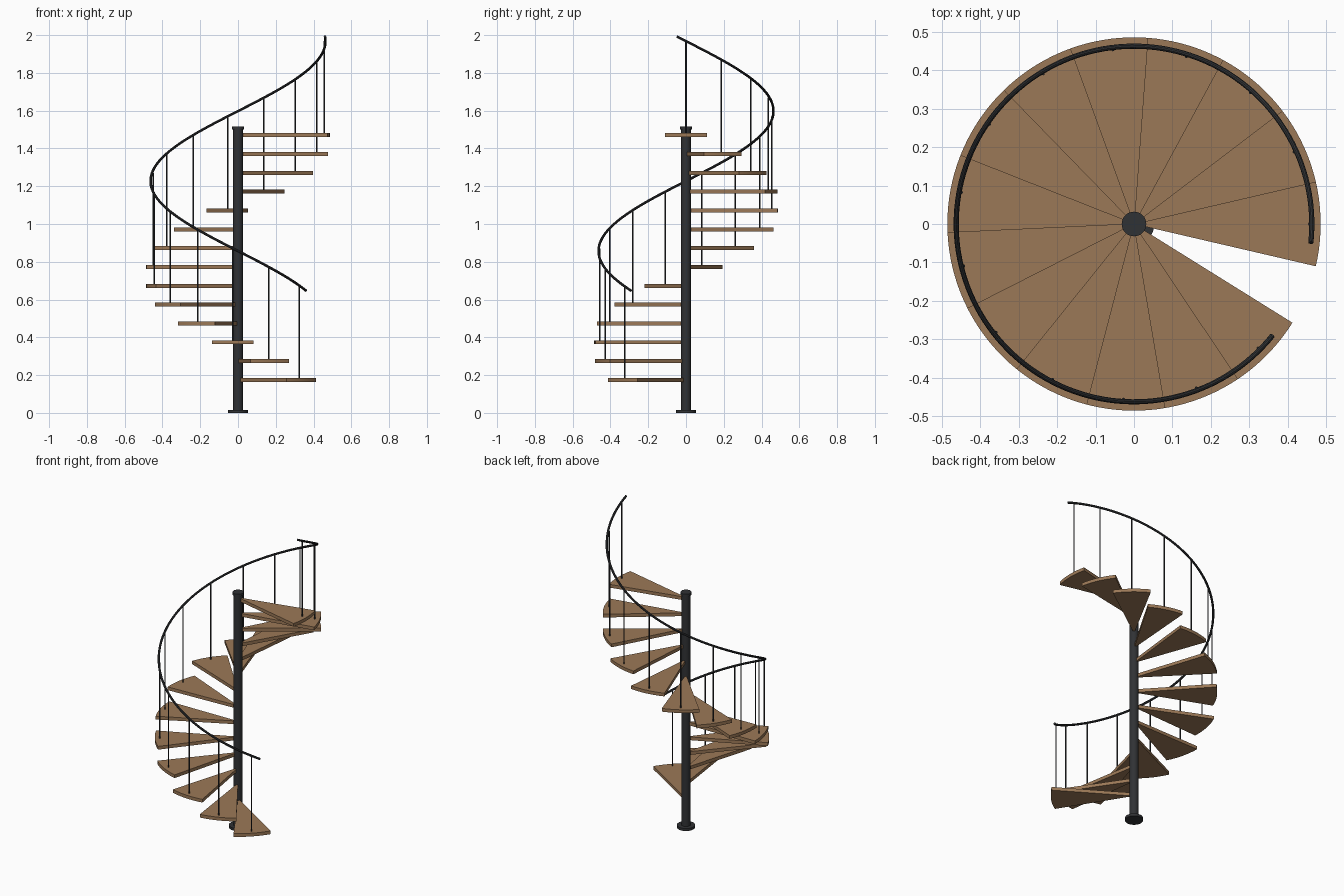
import bpy, bmesh, math
from math import cos, sin, radians

if "Cube" in bpy.data.objects:
    bpy.data.objects.remove(bpy.data.objects["Cube"])

N = 14                      # treads
STEP = 315 / (N - 1)        # degrees between treads
RISE = 0.0997
TOP0, THICK = 0.185, 0.021  # top of lowest tread, tread thickness
R_TREAD, R_RAIL, R_POST = 0.486, 0.463, 0.457
HALF = radians(13.08)       # half width of a tread


def material(name, rgb):
    m = bpy.data.materials.new(name)
    m.diffuse_color = (*rgb, 1)
    m.use_nodes = True
    m.node_tree.nodes["Principled BSDF"].inputs["Base Color"].default_value = m.diffuse_color
    return m


wood = material("brown wood", (0.33, 0.19, 0.095))
metal = material("dark metal", (0.03, 0.032, 0.035))


def smooth(ob):
    bpy.ops.object.select_all(action='DESELECT')
    ob.select_set(True)
    bpy.context.view_layer.objects.active = ob
    bpy.ops.object.shade_smooth_by_angle(angle=radians(35))


def cylinder(name, x, y, z0, z1, r, sides):
    bpy.ops.mesh.primitive_cylinder_add(vertices=sides, radius=r, depth=z1 - z0,
                                        location=(x, y, (z0 + z1) / 2))
    ob = bpy.context.object
    ob.name = name
    ob.data.materials.append(metal)
    smooth(ob)


def tread(name, angle, top):
    bm = bmesh.new()
    arc = [angle - HALF + 2 * HALF * k / 10 for k in range(11)]
    outline = [(R_TREAD * cos(a), R_TREAD * sin(a)) for a in arc]
    outline += [(0.02 * cos(a), 0.02 * sin(a)) for a in (arc[-1], arc[0])]
    face = bm.faces.new([bm.verts.new((x, y, top - THICK)) for x, y in outline])
    up = bmesh.ops.extrude_face_region(bm, geom=[face])["geom"]
    bmesh.ops.translate(bm, vec=(0, 0, THICK),
                        verts=[v for v in up if isinstance(v, bmesh.types.BMVert)])
    bmesh.ops.recalc_face_normals(bm, faces=bm.faces)
    me = bpy.data.meshes.new(name)
    bm.to_mesh(me)
    bm.free()
    me.materials.append(wood)
    ob = bpy.data.objects.new(name, me)
    bpy.context.collection.objects.link(ob)
    smooth(ob)


def angle_at(t):            # climbs clockwise from -45 degrees
    return radians(-45 - STEP * t)


def rail_z(t):
    return TOP0 + RISE * t + 0.487


# Central column with foot and cap
cylinder("column", 0, 0, 0.01, 1.505, 0.026, 32)
cylinder("base_plate", 0, 0, 0, 0.016, 0.053, 32)
cylinder("column_cap", 0, 0, 1.5, 1.516, 0.032, 32)

# Treads and their balusters
for i in range(N):
    a, top = angle_at(i), TOP0 + RISE * i
    tread(f"tread_{i + 1}", a, top)
    cylinder(f"baluster_{i + 1}", R_POST * cos(a), R_POST * sin(a),
             top - 0.005, rail_z(i), 0.004, 10)

# Helical handrail
cu = bpy.data.curves.new("handrail", 'CURVE')
cu.dimensions = '3D'
cu.bevel_depth = 0.0068
cu.bevel_resolution = 3
cu.use_fill_caps = True
sp = cu.splines.new('POLY')
COUNT = 140
sp.points.add(COUNT - 1)
for k, p in enumerate(sp.points):
    t = -0.25 + (N - 0.5) * k / (COUNT - 1)
    a = angle_at(t)
    p.co = (R_RAIL * cos(a), R_RAIL * sin(a), rail_z(t), 1)
cu.materials.append(metal)
rail = bpy.data.objects.new("handrail", cu)
bpy.context.collection.objects.link(rail)
bpy.ops.object.select_all(action='DESELECT')
rail.select_set(True)
bpy.context.view_layer.objects.active = rail
bpy.ops.object.convert(target='MESH')
smooth(bpy.context.object)
